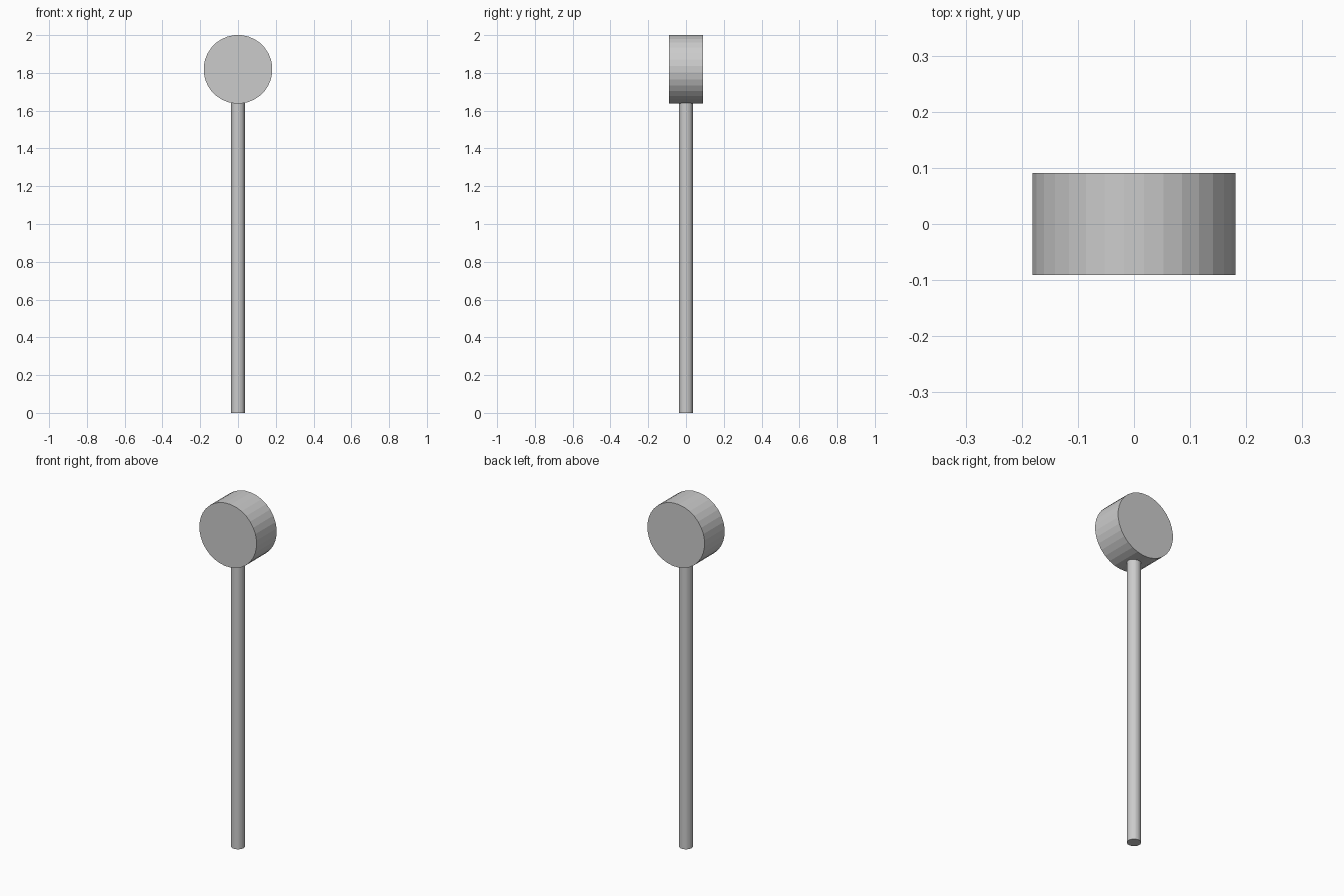
import bpy
import math

cube = bpy.data.objects.get("Cube")
if cube:
    bpy.data.objects.remove(cube, do_unlink=True)

SIDES = 32
UNIT = 0.1819                                   # head radius and head depth
FLAT = UNIT * math.cos(math.pi / SIDES)         # centre to flat facet
HEAD_Z = 2 - FLAT

grey = bpy.data.materials.new("light_grey")
grey.use_nodes = True
colour = (0.6, 0.6, 0.6, 1)
grey.diffuse_color = colour
grey.node_tree.nodes["Principled BSDF"].inputs["Base Color"].default_value = colour


def cylinder(name, radius, depth, z, rotation=(0, 0, 0)):
    bpy.ops.mesh.primitive_cylinder_add(
        vertices=SIDES, radius=radius, depth=depth,
        location=(0, 0, z), rotation=rotation)
    part = bpy.context.object
    part.name = name
    part.data.materials.append(grey)
    return part


# Upright handle, running up into the middle of the head
cylinder("handle", UNIT / 5, HEAD_Z, HEAD_Z / 2)

# Drum-shaped head facing front and back, a flat facet at its top
head = cylinder("head", UNIT, UNIT, HEAD_Z, (math.pi / 2, 0, 0))
head.rotation_euler.rotate_axis("Z", math.pi / SIDES)
